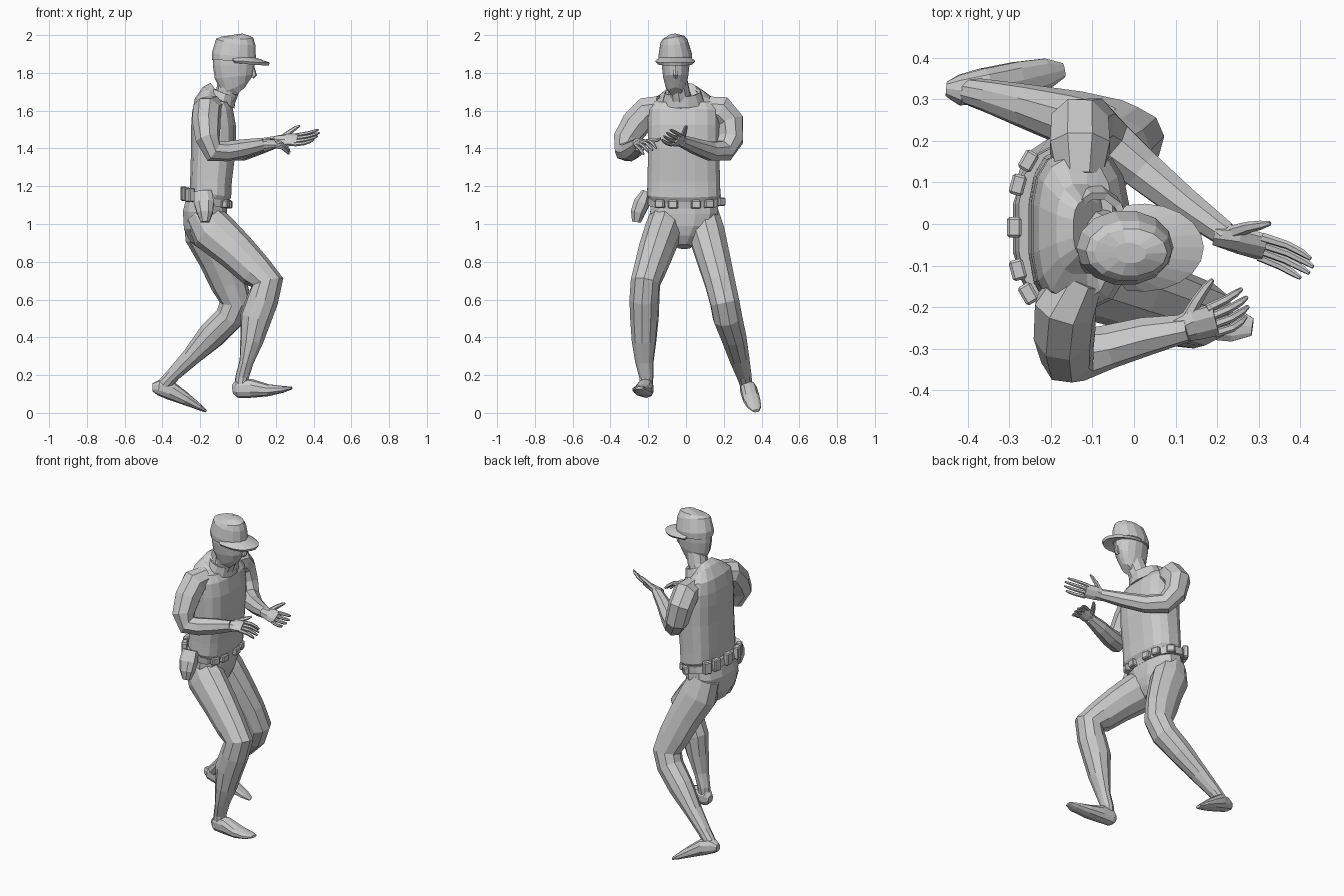
import bpy, bmesh, math
from mathutils import Vector, Matrix


def new_object(name, bm, thickness=0):
    bmesh.ops.recalc_face_normals(bm, faces=bm.faces)
    mesh = bpy.data.meshes.new(name)
    bm.to_mesh(mesh)
    bm.free()
    ob = bpy.data.objects.new(name, mesh)
    bpy.context.collection.objects.link(ob)
    if thickness:
        mod = ob.modifiers.new("thickness", 'SOLIDIFY')
        mod.thickness = thickness
    return ob


def add_loft(bm, rings, n=10, side=(0, 1, 0), e=1.0, cap=True):
    """Skin elliptical sections (x, y, z, half width, half depth) along a path."""
    pts = [Vector(r[:3]) for r in rings]
    u = Vector(side)
    loops = []
    for i, r in enumerate(rings):
        t = Vector((0, 0, 0))
        if i > 0:
            t += (pts[i] - pts[i - 1]).normalized()
        if i < len(pts) - 1:
            t += (pts[i + 1] - pts[i]).normalized()
        t.normalize()
        u = (u - t * t.dot(u)).normalized()
        v = t.cross(u)
        loop = []
        for k in range(n):
            a = 2 * math.pi * (k + 0.5) / n
            c, s = math.cos(a), math.sin(a)
            c = math.copysign(abs(c) ** e, c)
            s = math.copysign(abs(s) ** e, s)
            loop.append(bm.verts.new(pts[i] + u * c * r[3] + v * s * r[4]))
        loops.append(loop)
    for a, b in zip(loops, loops[1:]):
        for k in range(n):
            j = (k + 1) % n
            bm.faces.new((a[k], a[j], b[j], b[k]))
    if cap:
        bm.faces.new(loops[0])
        bm.faces.new(loops[-1])


def loft(name, rings, thickness=0, **kw):
    bm = bmesh.new()
    add_loft(bm, rings, cap=not thickness, **kw)
    return new_object(name, bm, thickness)


def upright(cy, rows):
    """Sections given as (z, x, half width, half depth) on one y."""
    return [(x, cy, z, a, b) for z, x, a, b in rows]


# torso, hips and neck
loft("shirt", upright(-0.012, [
    (1.13, -.155, .18, .10), (1.16, -.145, .197, .112), (1.23, -.143, .194, .112),
    (1.40, -.13, .192, .12), (1.52, -.13, .192, .12), (1.60, -.135, .19, .11),
    (1.655, -.14, .17, .09), (1.685, -.13, .11, .07), (1.70, -.11, .07, .06)]), n=16, e=0.72)
loft("hips", upright(-0.01, [
    (1.14, -.165, .18, .11), (1.06, -.175, .185, .12), (.98, -.175, .16, .115),
    (.92, -.165, .09, .09), (.88, -.155, .04, .05)]), n=12, e=0.85)
loft("neck", [(-.10, -.025, 1.62, .07, .07), (-.06, -.035, 1.69, .058, .06),
              (-.035, -.05, 1.78, .055, .065)], n=10)
loft("collar", [(-.105, -.015, 1.645, .115, .095), (-.085, -.017, 1.70, .095, .08)],
     thickness=.018, n=12)

# belt with pouches and holster
loft("belt", [(-.172, -.008, 1.105, .195, .118), (-.163, -.008, 1.148, .195, .118)],
     n=16, e=0.75)
bm = bmesh.new()
for deg in (-35, -12, 12, 35, 75, 130, 155, 180, 205, 230):
    a = math.radians(deg)
    c, s = math.cos(a), math.sin(a)
    x = math.copysign(abs(c) ** .75, c) * .12
    y = math.copysign(abs(s) ** .75, s) * .195
    back = c < -.3
    size = (.035, .05, .075 if back else .045, 1)
    place = Matrix.Translation((-.168 + x, y - .008, 1.127 - x * .2 + (.01 if back else 0)))
    bmesh.ops.create_cube(bm, size=1, matrix=place @ Matrix.Rotation(a * .6 if not back else (a - math.pi) * .6, 4, 'Z')
                          @ Matrix.Diagonal(size))
bmesh.ops.bevel(bm, geom=bm.edges[:], offset=.006, segments=1, affect='EDGES')
new_object("belt_pouches", bm)
loft("holster", [(-.185, -.21, 1.17, .025, .05), (-.18, -.235, 1.11, .045, .055),
                 (-.175, -.255, 1.06, .04, .045), (-.175, -.262, 1.01, .025, .025)], n=8, e=.8)

# head and nose
loft("head", upright(-0.055, [
    (1.70, .01, .032, .035), (1.725, -.012, .052, .08), (1.78, -.021, .068, .102),
    (1.84, -.023, .075, .11), (1.90, -.023, .076, .11)]), n=14)
loft("nose", [(.078, -.055, 1.835, .008, .008), (.085, -.055, 1.79, .015, .016),
              (.075, -.055, 1.775, .01, .01)], n=6)

# cap crown and brim
loft("cap_crown", [(-.023, -.057, 1.865, .09, .115), (-.022, -.057, 1.895, .091, .117),
                   (-.012, -.064, 1.965, .074, .105), (-.008, -.068, 1.988, .058, .088),
                   (-.01, -.07, 2.0, .025, .04)], n=14)
bm = bmesh.new()
outer, inner = [], []
for k in range(13):
    a = math.radians(-105 + 210 * k / 12)
    c, s = math.cos(a), math.sin(a)
    outer.append(bm.verts.new((.02 + .148 * c, -.057 + .106 * s, 1.875 - .02 * max(c, 0) - .012 * s * s)))
    inner.append(bm.verts.new((-.01 + .10 * c, -.057 + .085 * s, 1.882)))
for k in range(12):
    bm.faces.new((inner[k], outer[k], outer[k + 1], inner[k + 1]))
new_object("cap_brim", bm, thickness=.016)

# legs: right one steps forward, left one bends behind
loft("right_leg", [
    (-.20, -.10, 1.06, .085, .09), (-.135, -.12, .965, .10, .12), (-.01, -.16, .855, .095, .105),
    (.095, -.195, .75, .085, .093), (.155, -.215, .69, .08, .088), (.13, -.22, .60, .08, .085),
    (.093, -.22, .50, .076, .085), (.072, -.222, .38, .066, .062), (.045, -.22, .27, .05, .038),
    (.022, -.21, .19, .038, .036), (.015, -.212, .12, .034, .038)], n=10)
loft("left_leg", [
    (-.20, .09, 1.06, .085, .09), (-.17, .11, .95, .10, .115), (-.105, .145, .82, .092, .105),
    (-.05, .18, .69, .083, .098), (-.012, .205, .585, .08, .085), (-.045, .22, .505, .08, .078),
    (-.14, .25, .41, .07, .075), (-.25, .28, .295, .056, .05), (-.34, .305, .205, .042, .038),
    (-.39, .318, .15, .034, .038)], n=10)
loft("right_shoe", [
    (-.028, -.205, .125, .02, .025), (-.005, -.208, .128, .038, .048), (.07, -.215, .13, .044, .05),
    (.16, -.228, .12, .05, .032), (.24, -.242, .125, .043, .018), (.285, -.248, .132, .022, .007)],
    n=10, e=.85)
loft("left_shoe", [
    (-.452, .325, .135, .018, .022), (-.42, .322, .135, .038, .042), (-.36, .332, .12, .044, .05),
    (-.28, .346, .075, .046, .034), (-.21, .362, .034, .038, .018), (-.17, .37, .01, .018, .008)],
    n=10, e=.85)

# arms
loft("right_arm", [
    (-.13, -.13, 1.615, .06, .07), (-.165, -.20, 1.60, .078, .08), (-.167, -.265, 1.53, .075, .08),
    (-.16, -.315, 1.45, .066, .072), (-.13, -.316, 1.385, .06, .062), (-.06, -.295, 1.385, .054, .053),
    (.03, -.27, 1.40, .05, .046), (.13, -.25, 1.42, .038, .032)], n=8, side=(1, 0, 0))
loft("left_arm", [
    (-.13, .12, 1.61, .06, .07), (-.13, .185, 1.605, .078, .08), (-.13, .235, 1.545, .075, .075),
    (-.105, .238, 1.45, .068, .07), (-.06, .20, 1.387, .06, .062), (.02, .13, 1.385, .052, .053),
    (.12, .048, 1.412, .044, .042), (.22, -.025, 1.44, .033, .03)], n=8, side=(1, 0, 0))


def hand(name, wrist, forward, across, bend, palm, finger):
    """Palm, four fingers and a thumb; bend is the signed curl of the fingers."""
    f = Vector(forward).normalized()
    s = Vector(across)
    s = (s - f * f.dot(s)).normalized()
    up = f.cross(s)
    w = Vector(wrist)

    def at(along, side, lift, a, b):
        return (*(w + f * along + s * side + up * lift), a, b)
    bm = bmesh.new()
    add_loft(bm, [at(-.02, 0, 0, .03, .028), at(palm * .4, .003, 0, .042, .023),
                  at(palm, 0, 0, .043, .015)], n=8, side=s)
    for i in range(4):
        x = -.034 + .0225 * i
        l = finger * (.8, .95, 1, .92)[i]
        add_loft(bm, [at(palm - .012, x, 0, .011, .012),
                      at(palm + l * .45, x * 1.12, bend * .25, .010, .010),
                      at(palm + l * .8, x * 1.12, bend * .65, .009, .009),
                      at(palm + l, x * 1.08, bend, .005, .005)], n=6, side=s)
    add_loft(bm, [at(.02, .022, 0, .018, .016), at(.055, .058, bend * .15, .014, .013),
                  at(.085, .082, bend * .3, .011, .010), at(.105, .096, bend * .3, .005, .005)],
             n=6, side=s)
    new_object(name, bm)


hand("right_hand", (.115, -.252, 1.42), (.15, .04, .015), (0, .9, .4), -.055, .085, .082)
hand("left_hand", (.215, -.03, 1.44), (.2, -.055, .012), (0, .72, .7), .03, .105, .125)
